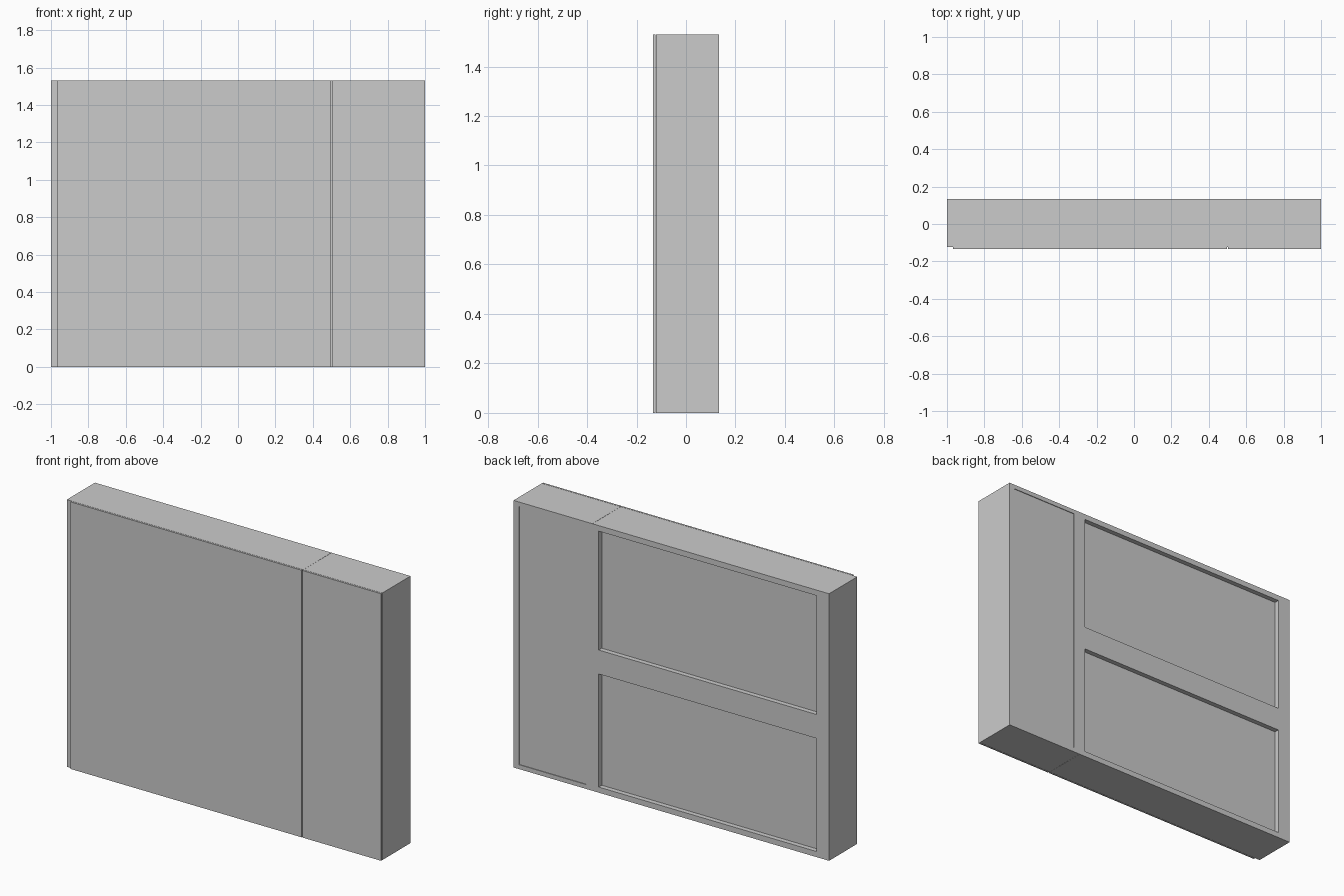
import bpy

if "Cube" in bpy.data.objects:
    bpy.data.objects.remove(bpy.data.objects["Cube"])

DEPTH = 0.133      # half depth
HEIGHT = 1.53
BODY_FRONT = -0.122
DOOR_BACK = -0.1235


def box(name, x, y, z):
    """Box from (min, max) pairs on each axis."""
    bpy.ops.mesh.primitive_cube_add(size=1)
    ob = bpy.context.object
    ob.name = name
    for i, (lo, hi) in enumerate((x, y, z)):
        ob.location[i] = (lo + hi) / 2
        ob.scale[i] = hi - lo
    bpy.ops.object.transform_apply(location=True, rotation=True, scale=True)
    return ob


def recess(body, x, z, depth):
    """Sink a rectangular panel into the back of a body."""
    cutter = box("recess_cutter", x, (DEPTH - depth, DEPTH + 0.1), z)
    mod = body.modifiers.new("recess", 'BOOLEAN')
    mod.operation = 'DIFFERENCE'
    mod.solver = 'EXACT'
    mod.object = cutter
    bpy.context.view_layer.objects.active = body
    bpy.ops.object.modifier_apply(modifier=mod.name)
    bpy.data.objects.remove(cutter, do_unlink=True)


# Wide cabinet with two sunken back panels
wide = box("wide_cabinet", (-1, 0.4995), (BODY_FRONT, DEPTH), (0, HEIGHT))
for z in ((0.032, 0.68), (0.817, 1.498)):
    recess(wide, (-0.92, 0.46), z, 0.028)

# Narrow cabinet with one very shallow back panel
narrow = box("narrow_cabinet", (0.5005, 1), (BODY_FRONT, DEPTH), (0, HEIGHT))
recess(narrow, (0.54, 0.965), (0.025, 1.505), 0.004)

# Thin front doors, with a narrow gap between them
for name, x in (("wide_door", (-0.967, 0.497)), ("narrow_door", (0.503, 1))):
    box(name, x, (-DEPTH, DOOR_BACK), (0, HEIGHT))
